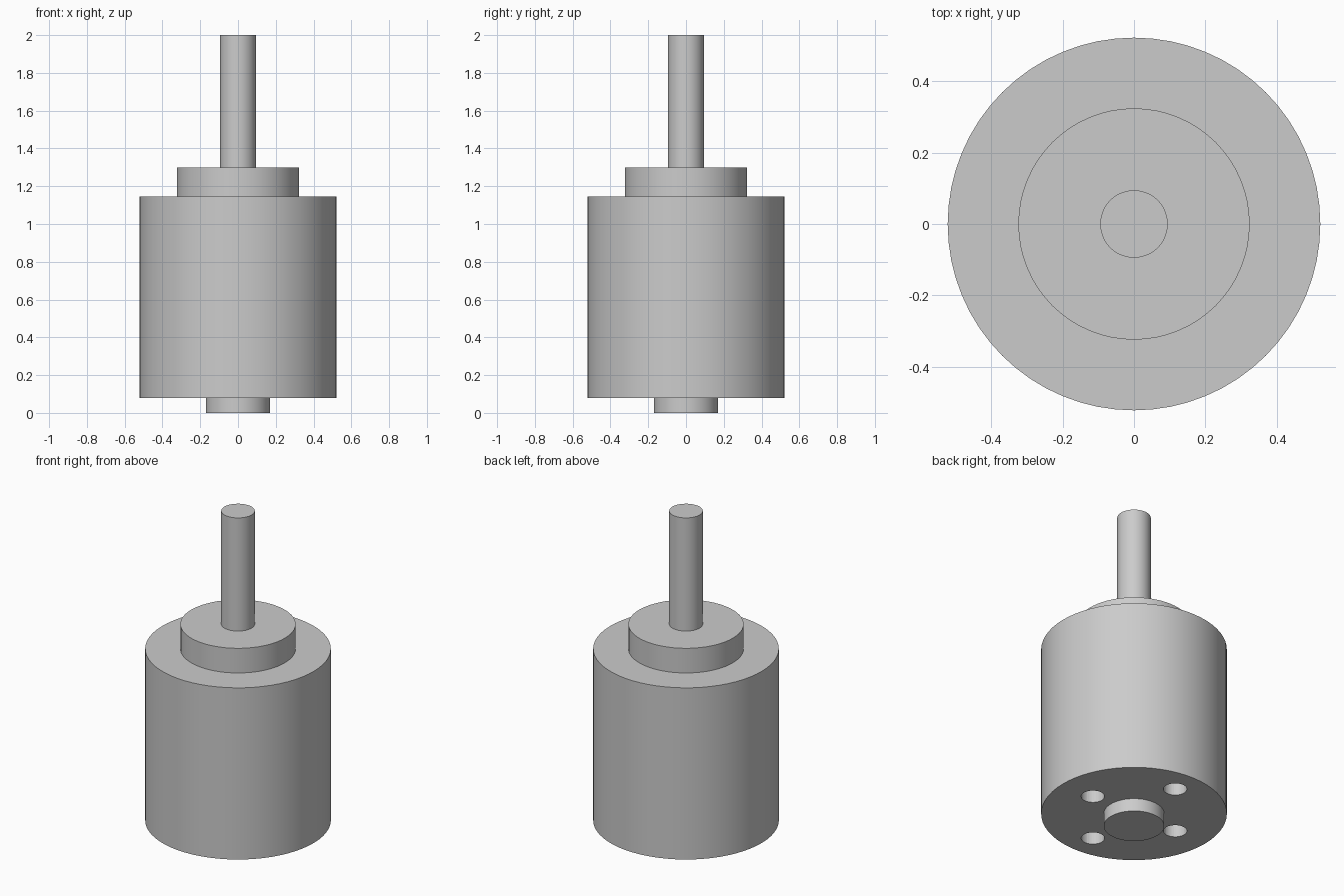
import bpy
import math

if "Cube" in bpy.data.objects:
    bpy.data.objects.remove(bpy.data.objects["Cube"], do_unlink=True)

grey = bpy.data.materials.new("metal grey")
grey.use_nodes = True
colour = (0.6, 0.6, 0.6, 1)
grey.diffuse_color = colour
grey.node_tree.nodes["Principled BSDF"].inputs["Base Color"].default_value = colour


def cylinder(name, radius, bottom, top, x=0, y=0, sides=64):
    """Upright cylinder between two heights."""
    bpy.ops.mesh.primitive_cylinder_add(
        vertices=sides, radius=radius, depth=top - bottom,
        location=(x, y, (bottom + top) / 2))
    part = bpy.context.object
    part.name = name
    part.data.materials.append(grey)
    return part


# Stacked turned parts
base_z, body_top, collar_top = 0.08, 1.145, 1.298
body = cylinder("motor_body", 0.522, base_z, body_top)
cylinder("rear_boss", 0.17, 0, base_z)
cylinder("front_collar", 0.324, body_top, collar_top)
cylinder("output_shaft", 0.0945, collar_top, 2, sides=48)
parts = [o for o in bpy.context.scene.objects if o.type == "MESH"]

# Four blind mounting holes in the underside, wider spacing front to back
hole_radius, hole_depth = 0.066, 0.15
for i, spacing in enumerate((0.302, 0.36, 0.302, 0.36)):
    angle = i * math.pi / 2
    cutter = cylinder(f"hole_cutter_{i + 1}", hole_radius, base_z - 0.1,
                      base_z + hole_depth, spacing * math.cos(angle),
                      spacing * math.sin(angle), sides=32)
    cutter.hide_render = True
    cutter.hide_set(True)
    cut = body.modifiers.new("mounting hole", "BOOLEAN")
    cut.operation = "DIFFERENCE"
    cut.solver = "EXACT"
    cut.object = cutter

# Smooth walls with crisp rims
for part in parts:
    bpy.ops.object.select_all(action="DESELECT")
    part.select_set(True)
    bpy.context.view_layer.objects.active = part
    bpy.ops.object.shade_smooth_by_angle(angle=math.radians(30))
